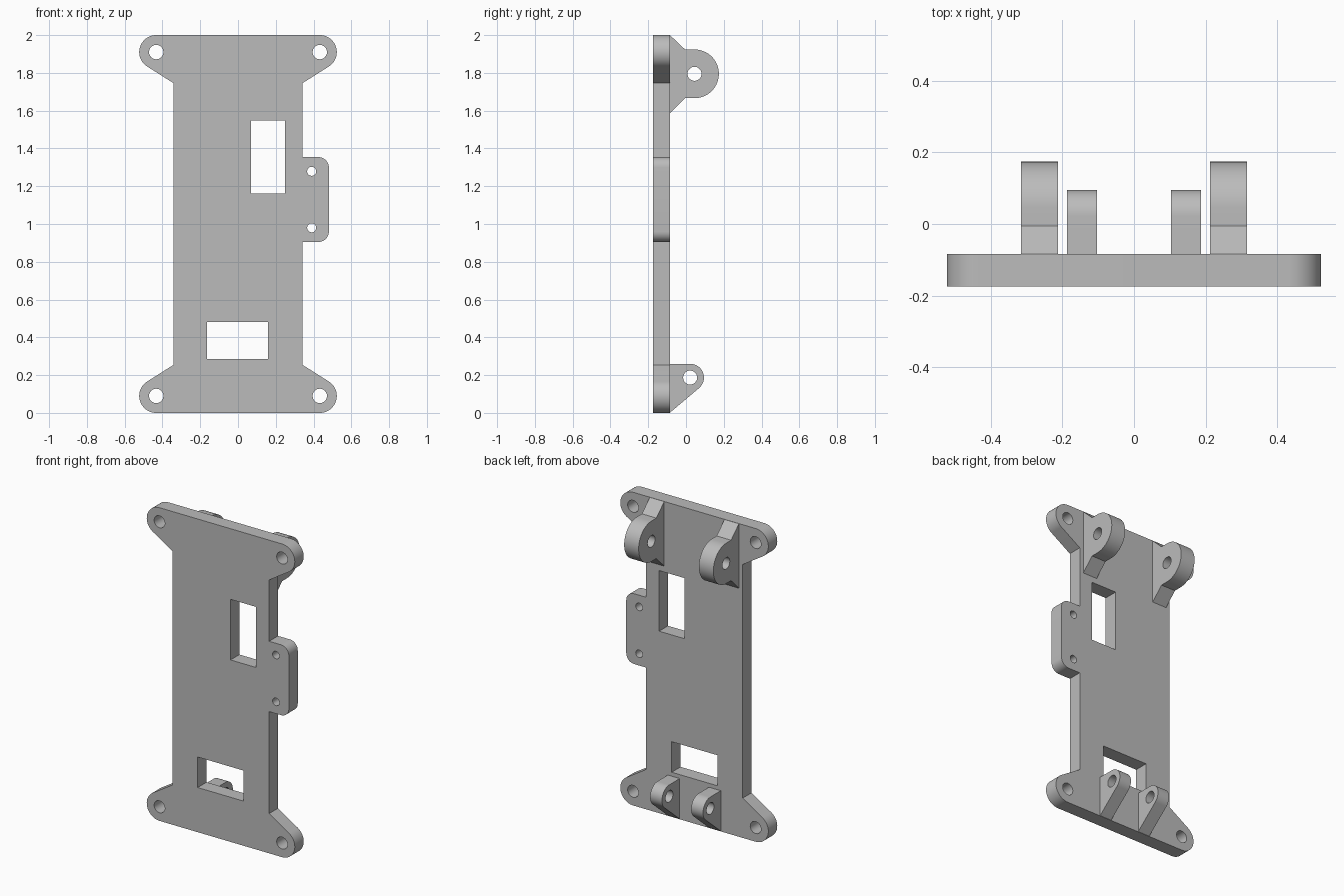
import bpy, bmesh
from math import sin, cos, radians, acos, atan2, degrees, hypot
from mathutils import Vector

if "Cube" in bpy.data.objects:
    bpy.data.objects.remove(bpy.data.objects["Cube"], do_unlink=True)

grey = bpy.data.materials.new("plain grey")
grey.use_nodes = True
colour = (0.5, 0.5, 0.5, 1)
grey.diffuse_color = colour
grey.node_tree.nodes["Principled BSDF"].inputs["Base Color"].default_value = colour


def arc(cx, cy, r, start, end, steps=24):
    angles = [radians(start + (end - start) * i / steps) for i in range(steps + 1)]
    return [(cx + r * cos(a), cy + r * sin(a)) for a in angles]


def circle(cx, cy, r):
    return arc(cx, cy, r, 0, 360, 40)[:-1]


def rect(x0, x1, z0, z1):
    return [(x0, z0), (x1, z0), (x1, z1), (x0, z1)]


def tangent_angle(cx, cy, r, px, py):
    """Angle where the line from a point below touches the circle's outer side."""
    dx, dy = px - cx, py - cy
    return degrees(atan2(dy, dx) + acos(r / hypot(dx, dy)))


def prism(name, loops, place, depth):
    """Fill an outline with holes and extrude it along depth."""
    bm = bmesh.new()
    edges = []
    for loop in loops:
        verts = [bm.verts.new(place(u, v)) for u, v in loop]
        edges += [bm.edges.new((a, b)) for a, b in zip(verts, verts[1:] + verts[:1])]
    bmesh.ops.triangle_fill(bm, edges=edges, use_beauty=True)
    new = bmesh.ops.extrude_face_region(bm, geom=bm.faces[:], use_keep_orig=True)["geom"]
    bmesh.ops.translate(bm, verts=[g for g in new if isinstance(g, bmesh.types.BMVert)],
                        vec=depth)
    bmesh.ops.recalc_face_normals(bm, faces=bm.faces[:])
    mesh = bpy.data.meshes.new(name)
    bm.to_mesh(mesh)
    bm.free()
    obj = bpy.data.objects.new(name, mesh)
    bpy.context.collection.objects.link(obj)
    mesh.materials.append(grey)
    bpy.ops.object.select_all(action="DESELECT")
    obj.select_set(True)
    bpy.context.view_layer.objects.active = obj
    bpy.ops.object.shade_smooth_by_angle(angle=radians(30))


FRONT, BACK = -0.174, -0.084

# Mounting plate: four rounded ears, a side tab and two windows
ear_x, ear_z, ear_r = 0.433, 1.91, 0.09
waist_x, waist_z = 0.342, 1.746
ear = arc(ear_x, ear_z, ear_r, 90,
          tangent_angle(ear_x, ear_z, ear_r, waist_x, waist_z))
ear.append((waist_x, waist_z))
low_ear = [(x, 2 - z) for x, z in reversed(ear)]
tab_x, tab_top, tab_low, tab_r = 0.481, 1.354, 0.905, 0.055
tab = ([(waist_x, tab_top)]
       + arc(tab_x - tab_r, tab_top - tab_r, tab_r, 90, 0, 10)
       + arc(tab_x - tab_r, tab_low + tab_r, tab_r, 0, -90, 10)
       + [(waist_x, tab_low)])
left_side = ear + tab + low_ear
right_side = [(-x, z) for x, z in reversed(ear + low_ear)]
holes = [circle(sx * ear_x, z, 0.038) for sx in (-1, 1) for z in (ear_z, 2 - ear_z)]
holes += [circle(0.39, z, 0.024) for z in (1.279, 0.98)]
windows = [rect(0.069, 0.249, 1.162, 1.549), rect(-0.163, 0.16, 0.285, 0.48)]
prism("mounting_plate", [left_side + right_side] + holes + windows,
      lambda x, z: Vector((x, FRONT, z)), Vector((0, BACK - FRONT, 0)))

# Upper and lower hinge lugs on the back, as side profiles
up_y, up_z, up_r = 0.045, 1.795, 0.129
upper = ([(BACK, 1.999), (-0.005, up_z + up_r)]
         + arc(up_y, up_z, up_r, 90, -90, 32)
         + [(-0.005, up_z - up_r), (BACK, 1.587)])
low_y, low_z, low_r = 0.022, 0.187, 0.073
foot = (BACK, 0.002)
lower = ([(BACK, low_z + low_r)]
         + arc(low_y, low_z, low_r, 90, tangent_angle(low_y, low_z, low_r, *foot))
         + [foot])

for side, sx in (("left", 1), ("right", -1)):
    for name, outline, hole, inner, outer in (
            ("upper_lug", upper, circle(up_y, up_z, 0.037), 0.213, 0.315),
            ("lower_lug", lower, circle(low_y, low_z, 0.037), 0.103, 0.187)):
        prism(f"{name}_{side}", [outline, hole],
              lambda y, z: Vector((sx * inner, y, z)),
              Vector((sx * (outer - inner), 0, 0)))
